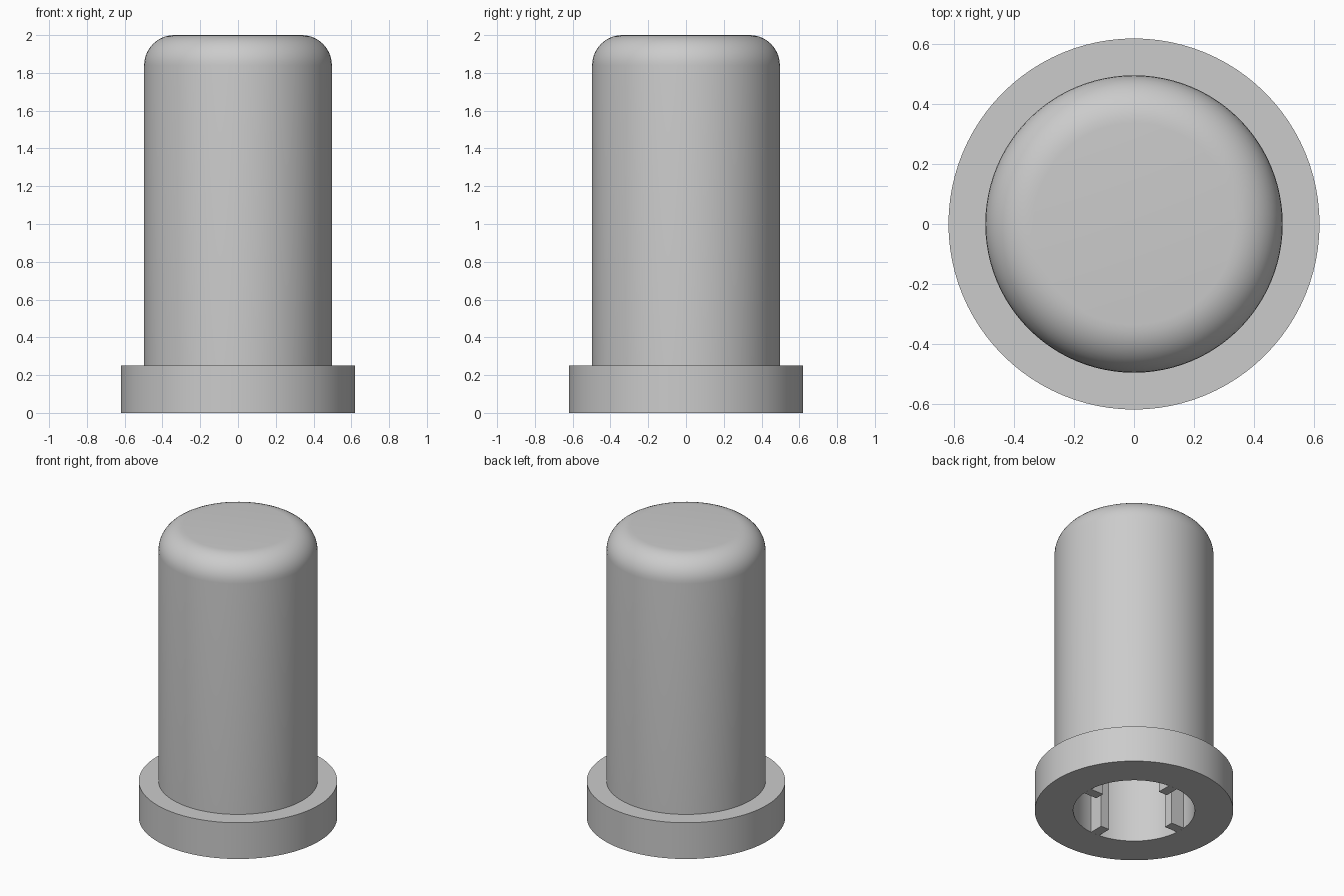
import bpy, bmesh, math
from mathutils import Matrix

if "Cube" in bpy.data.objects:
    bpy.data.objects.remove(bpy.data.objects["Cube"])

SEGMENTS = 96
BORE, DEPTH = 0.38, 1.84          # inner radius and height of the hollow
RIB_TIP, RIB_WIDTH = 0.28, 0.065

grey = bpy.data.materials.new("light_grey")
grey.diffuse_color = (0.6, 0.6, 0.6, 1)
grey.use_nodes = True
grey.node_tree.nodes["Principled BSDF"].inputs["Base Color"].default_value = grey.diffuse_color


def finish(bm, name):
    """Turn a bmesh into a grey object with sharp edges kept."""
    bmesh.ops.recalc_face_normals(bm, faces=bm.faces)
    mesh = bpy.data.meshes.new(name)
    bm.to_mesh(mesh)
    bm.free()
    mesh.materials.append(grey)
    obj = bpy.data.objects.new(name, mesh)
    bpy.context.collection.objects.link(obj)
    bpy.ops.object.select_all(action='DESELECT')
    obj.select_set(True)
    bpy.context.view_layer.objects.active = obj
    bpy.ops.object.shade_smooth_by_angle(angle=math.radians(30))


# Flanged cap: hollow, rounded at the top, open at the bottom
profile = [(0, DEPTH), (BORE, DEPTH), (BORE, 0), (0.62, 0), (0.62, 0.25), (0.497, 0.25)]
fillet = 0.16
for i in range(11):
    a = math.pi / 2 * i / 10
    profile.append((0.497 - fillet + fillet * math.cos(a), 2 - fillet + fillet * math.sin(a)))
profile.append((0, 2))

bm = bmesh.new()
verts = [bm.verts.new((r, 0, z)) for r, z in profile]
edges = [bm.edges.new(pair) for pair in zip(verts, verts[1:])]
bmesh.ops.spin(bm, geom=verts + edges, cent=(0, 0, 0), axis=(0, 0, 1),
               angle=2 * math.pi, steps=SEGMENTS)
bmesh.ops.remove_doubles(bm, verts=bm.verts, dist=0.0001)
finish(bm, "flanged_cap")

# Four ribs inside the hollow, one on each axis
rib_root = BORE - 0.001
bm = bmesh.new()
for i in range(4):
    matrix = (Matrix.Rotation(i * math.pi / 2, 4, 'Z')
              @ Matrix.Translation(((RIB_TIP + rib_root) / 2, 0, DEPTH / 2))
              @ Matrix.Diagonal((rib_root - RIB_TIP, RIB_WIDTH, DEPTH, 1)))
    bmesh.ops.create_cube(bm, size=1, matrix=matrix)
finish(bm, "inner_ribs")
